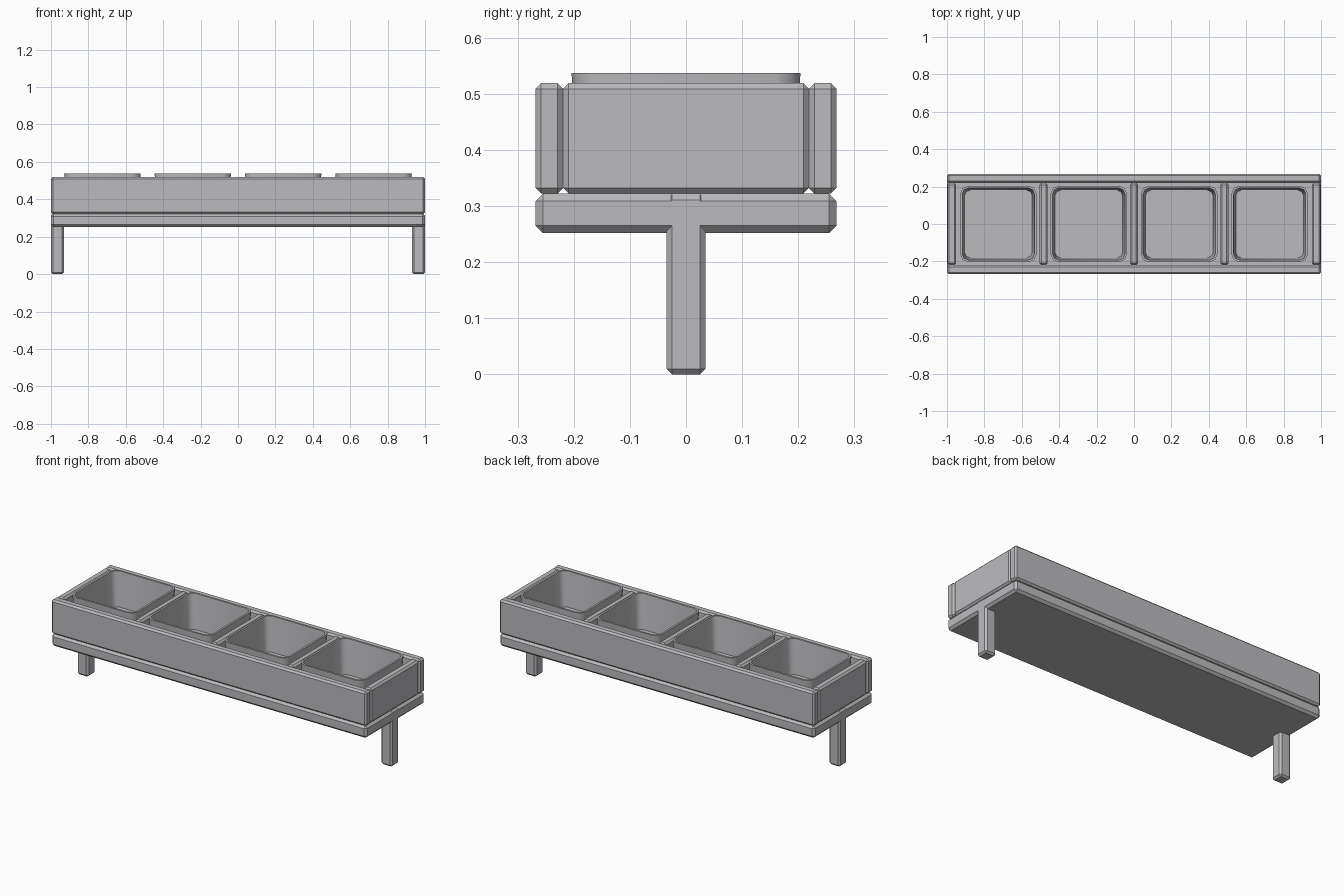
import bpy
import bmesh
import math

cube = bpy.data.objects.get("Cube")
if cube:
    bpy.data.objects.remove(cube, do_unlink=True)

grey = bpy.data.materials.new("light grey")
grey.use_nodes = True
colour = (0.5, 0.5, 0.52, 1)
grey.diffuse_color = colour
grey.node_tree.nodes["Principled BSDF"].inputs["Base Color"].default_value = colour


def add_object(name, bm):
    bmesh.ops.recalc_face_normals(bm, faces=bm.faces)
    mesh = bpy.data.meshes.new(name)
    bm.to_mesh(mesh)
    bm.free()
    mesh.materials.append(grey)
    obj = bpy.data.objects.new(name, mesh)
    bpy.context.collection.objects.link(obj)
    return obj


def plank(name, x, y, z, chamfer=0.01):
    """Chamfered board spanning the given (low, high) ranges."""
    bm = bmesh.new()
    bmesh.ops.create_cube(bm, size=1)
    for v in bm.verts:
        v.co = [(r[0] + r[1]) / 2 + c * (r[1] - r[0]) for c, r in zip(v.co, (x, y, z))]
    bmesh.ops.bevel(bm, geom=bm.edges[:], offset=chamfer, segments=1,
                    affect='EDGES', profile=0.5)
    return add_object(name, bm)


def rounded_ring(bm, cx, half, radius, z, segments=2):
    """Loop of vertices around a square with rounded corners."""
    ring = []
    for corner in range(4):
        mid = math.pi / 4 + corner * math.pi / 2
        ox = math.copysign(half - radius, math.cos(mid))
        oy = math.copysign(half - radius, math.sin(mid))
        for i in range(segments + 1):
            a = corner * math.pi / 2 + i * math.pi / 2 / segments
            ring.append(bm.verts.new((cx + ox + radius * math.cos(a),
                                      oy + radius * math.sin(a), z)))
    return ring


def planter_pot(name, cx):
    """Open tapered pot with a thin wall."""
    bm = bmesh.new()
    profile = [(0.19, 0.04, 0.325), (0.204, 0.042, 0.537),
               (0.193, 0.034, 0.537), (0.181, 0.03, 0.336)]
    rings = [rounded_ring(bm, cx, *p) for p in profile]
    for a, b in zip(rings, rings[1:]):
        for i in range(len(a)):
            j = (i + 1) % len(a)
            bm.faces.new((a[i], a[j], b[j], b[i]))
    bm.faces.new(rings[0])
    bm.faces.new(rings[-1])
    obj = add_object(name, bm)
    bpy.ops.object.select_all(action='DESELECT')
    obj.select_set(True)
    bpy.context.view_layer.objects.active = obj
    bpy.ops.object.shade_smooth_by_angle(angle=math.radians(50))


def span(sign, inner, outer):
    return tuple(sorted((sign * inner, sign * outer)))


# Base board
plank("base_board", (-1, 1), (-0.268, 0.268), (0.252, 0.322), 0.013)

# Box walls
wall_z = (0.322, 0.519)
for sign, side in ((-1, "front"), (1, "back")):
    plank(side + "_wall", (-1, 1), span(sign, 0.219, 0.268), wall_z)

# End walls and legs
for sign, side in ((-1, "right"), (1, "left")):
    plank(side + "_end_wall", span(sign, 0.951, 0.998), (-0.219, 0.219), wall_z)
    plank(side + "_leg", span(sign, 0.93, 1), (-0.035, 0.035), (0, 0.321))

# Dividers between the pots
pitch = 0.4835
for i in range(3):
    x = (i - 1) * pitch
    plank(f"divider_{i + 1}", (x - 0.022, x + 0.022), (-0.219, 0.219), wall_z)

# Pots
for i in range(4):
    planter_pot(f"pot_{i + 1}", (i - 1.5) * pitch)
